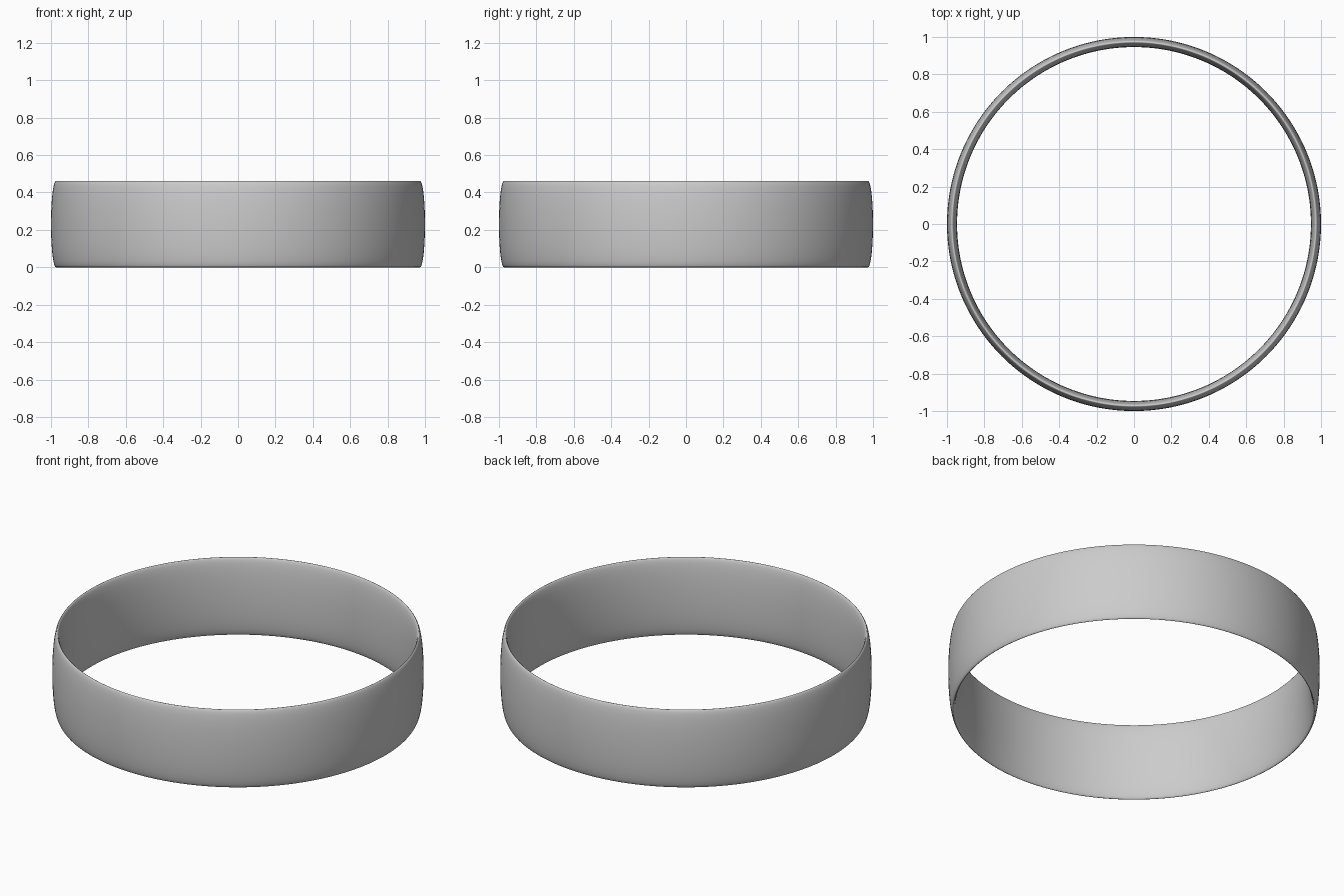
import bpy

if "Cube" in bpy.data.objects:
    bpy.data.objects.remove(bpy.data.objects["Cube"])

# Tall band: a torus whose round section is stretched upward into a slim ellipse
OUTER, THICK, HEIGHT = 1.0, 0.054, 0.462

bpy.ops.mesh.primitive_torus_add(
    major_radius=OUTER - THICK / 2,
    minor_radius=THICK / 2,
    major_segments=192,
    minor_segments=48,
    location=(0, 0, HEIGHT / 2),
)
band = bpy.context.object
band.name = "ring_band"
band.scale.z = HEIGHT / THICK
bpy.ops.object.transform_apply(location=False, rotation=False, scale=True)
bpy.ops.object.shade_smooth()
